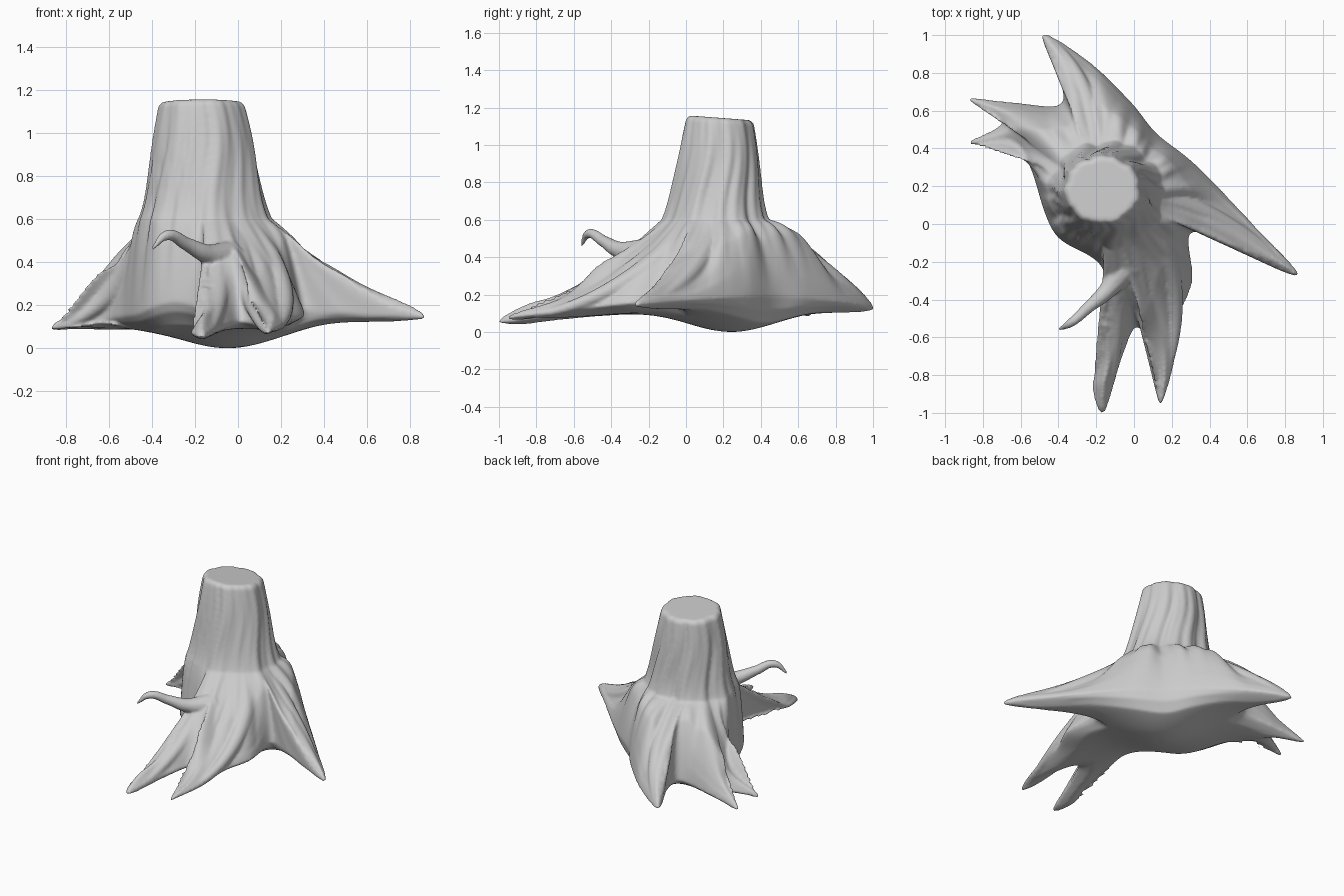
import bpy, bmesh
from math import sin, cos, pi, atan2, hypot, radians, exp
from mathutils import Vector, kdtree

if "Cube" in bpy.data.objects:
    bpy.data.objects.remove(bpy.data.objects["Cube"])

CENTRE = Vector((-.16, .17))

# Footprint of the roots seen from above, clockwise from the back tip
OUTLINE = [(-.485, 1.005), (-.25, .87), (-.02, .65), (.12, .48), (.33, .31), (.65, -.02), (.87, -.275),
           (.5, -.12), (.3, -.05), (.31, -.3), (.24, -.5), (.21, -.75), (.14, -.96), (.12, -.75),
           (.02, -.55), (-.06, -.7), (-.16, -1), (-.22, -.86), (-.17, -.68), (-.16, -.25),
           (-.42, -.05), (-.55, .3), (-.65, .43), (-.875, .43), (-.7, .54), (-.875, .66),
           (-.65, .645), (-.4, .63), (-.39, .76)]

# Root ridges: start angle on the trunk, bend x y, tip x y, steepness of the fall
ROOTS = [(-80, -.05, -.5, -.16, -.99, 1.45), (-60, .08, -.5, .14, -.95, 1.6),
         (-35, .32, -.3, .16, -.85, 1.5), (-5, .5, .06, .86, -.27, 1.5),
         (105, -.23, .8, -.48, 1, 1.1), (145, -.5, .58, -.87, .66, 1.5), (175, -.55, .5, -.87, .43, 1.5)]


def edge_height(x, y):
    """Height of the skirt's rim: falls outwards, raised at the hollow in front."""
    d = hypot(x - CENTRE.x, y - CENTRE.y)
    return .21 - .1 * d + .06 * x + .03 * y + .06 * exp(-((x + .3) ** 2 + (y + .13) ** 2) / .03)


def smooth_loop(pts, n):
    """Catmull-Rom resample of a closed loop."""
    out, m = [], len(pts)
    for i in range(m):
        a, b, c, d = (Vector(pts[(i + k) % m]) for k in (-1, 0, 1, 2))
        for j in range(n):
            t = j / n
            out.append(.5 * (2 * b + (c - a) * t + (2 * a - 5 * b + 4 * c - d) * t * t
                             + (3 * b - a - 3 * c + d) * t ** 3))
    return [Vector((p.x, p.y, edge_height(p.x, p.y))) for p in out]


def bark(a, z):
    """Rounded lobes with sharp valleys, drifting down the trunk."""
    a += .12 * sin(4 * z) + .05 * sin(11 * z)
    return .5 * abs(sin(3.5 * a)) + .35 * abs(sin(6.5 * a + .8)) + .2 * abs(sin(12 * a + sin(6 * z)))


def trunk_point(a, z):
    """Trunk surface at an angle and height, f = 0 at the flare and 1 at the cut."""
    f = (z - .6) / .55
    r = .27 - .055 * f - .022 * f ** 3 + .03 * exp(-6 * f)
    if z > 1.12:
        r -= .018 * ((z - 1.12) / .025) ** 2
    k = r * (.91 + .02 * f + (.16 - .06 * f) * bark(a, z))
    return Vector((-.15 - .018 * f + k * cos(a), .16 + .02 * f + .91 * k * sin(a), z - .07 * f * k * sin(a)))


# Main body: trunk, flared skirt and domed underside lofted as one shell
edge = smooth_loop(OUTLINE, 10)
n = len(edge)
tree = kdtree.KDTree(n)
angles, prev = [], radians(112)
for i, p in enumerate(edge):
    tree.insert((p.x, p.y, 0), i)
    a = atan2(p.y - CENTRE.y, p.x - CENTRE.x)
    a += 2 * pi * round((prev - a) / (2 * pi))
    angles.append(a)
    prev = a
tree.balance()
angles.sort(reverse=True)


def roundness(p, width):
    """0 on the footprint's edge, towards 1 inside, so roots get round sections."""
    return 1 - exp(-tree.find((p.x, p.y, 0))[2] / width)


heights = [1.145, 1.137, 1.128] + [1.12 - .02 * i for i in range(27)]
rings = [[trunk_point(a, z) for a in angles] for z in heights]
STEPS = 28
for s in range(1, STEPS + 1):
    t, ring = 1 - (1 - s / STEPS) ** 1.3, []
    for p, a in zip(edge, angles):
        b = trunk_point(a, .6)
        power = min(1.8, .7 + 1.5 * hypot(p.x - b.x, p.y - b.y)) - .5 * max(0, sin(a))
        q = b.lerp(p, t)
        q.z = p.z + (b.z - p.z) * (1 - t) ** max(.75, power)
        q.z += .09 * (bark(a, .6 - .3 * t) - .55) * sin(pi * t)
        q.z += .085 * roundness(q, .045) * min(1, 2 * t)
        ring.append(q)
    rings.append(ring)
pole = Vector((-.05, .24, 0))
for i in range(1, 18):
    s, ring = (1 - i / 18) ** .8 if i > 9 else 1 - i * .048, []
    for p in edge:
        q = pole.lerp(p, s)
        d = hypot(q.x - pole.x, q.y - pole.y)
        q.z = max(0, (edge_height(q.x, q.y) - .045 * roundness(q, .04)) * (1 - exp(-(d / .38) ** 2)))
        q.z = q.z if i > 3 else q.z + (p.z - q.z) * (1 - i / 4) * .5
        ring.append(q)
    rings.append(ring)

bm = bmesh.new()
grid = [[bm.verts.new(v) for v in r] for r in rings]
for r0, r1 in zip(grid, grid[1:]):
    for i in range(n):
        j = (i + 1) % n
        bm.faces.new((r0[i], r0[j], r1[j], r1[i]))
for ring, c in ((grid[0], Vector((-.17, .18, 1.145))), (grid[-1], pole)):
    hub = bm.verts.new(c)
    for i in range(n):
        bm.faces.new((ring[i], ring[(i + 1) % n], hub))


def add_tube(pts, kind):
    """Tapered tube through (x, y, z, radius) points, added to the shell."""
    cu = bpy.data.curves.new("tube", 'CURVE')
    cu.dimensions = '3D'
    cu.bevel_depth = 1
    cu.bevel_resolution = 4
    cu.use_fill_caps = True
    sp = cu.splines.new(kind)
    knots = sp.bezier_points if kind == 'BEZIER' else sp.points
    knots.add(len(pts) - 1)
    for k, (x, y, z, r) in zip(knots, pts):
        k.co = (x, y, z) if kind == 'BEZIER' else (x, y, z, 1)
        k.radius = r
        if kind == 'BEZIER':
            k.handle_left_type = k.handle_right_type = 'AUTO'
    ob = bpy.data.objects.new("tube", cu)
    bpy.context.collection.objects.link(ob)
    bpy.context.view_layer.update()
    me = bpy.data.meshes.new_from_object(ob.evaluated_get(bpy.context.evaluated_depsgraph_get()))
    bm.from_mesh(me)
    bpy.data.objects.remove(ob)
    bpy.data.meshes.remove(me)


# Root ridges: quadratic sweeps from the trunk down to each tip
for deg, mx, my, tx, ty, power in ROOTS:
    start, tip_z, pts = trunk_point(radians(deg), .6), edge_height(tx, ty), []
    start = start.lerp(Vector((CENTRE.x, CENTRE.y, .6)), .25)
    for i in range(17):
        t = i / 16
        r = .009 + .07 * (1 - t) ** .8
        pts.append(((1 - t) ** 2 * start.x + 2 * t * (1 - t) * mx + t * t * tx,
                    (1 - t) ** 2 * start.y + 2 * t * (1 - t) * my + t * t * ty,
                    tip_z + (.58 - tip_z) * (1 - t) ** power - .4 * r * (1 - t), r))
    add_tube(pts, 'POLY')

# Hooked side branch
add_tube([(-.04, -.22, .42, .08), (-.15, -.36, .44, .045), (-.24, -.44, .485, .032),
          (-.33, -.52, .525, .025), (-.4, -.56, .46, .008)], 'BEZIER')
bmesh.ops.remove_doubles(bm, verts=bm.verts, dist=.0003)

mesh = bpy.data.meshes.new("tree_stump")
bm.to_mesh(mesh)
bm.free()
stump = bpy.data.objects.new("tree_stump", mesh)
bpy.context.collection.objects.link(stump)

# Fuse everything into one flowing surface
fuse = stump.modifiers.new("fuse", 'REMESH')
fuse.mode = 'VOXEL'
fuse.voxel_size = .009
fuse.use_smooth_shade = True
soften = stump.modifiers.new("soften", 'SMOOTH')
soften.factor = .5
soften.iterations = 6
